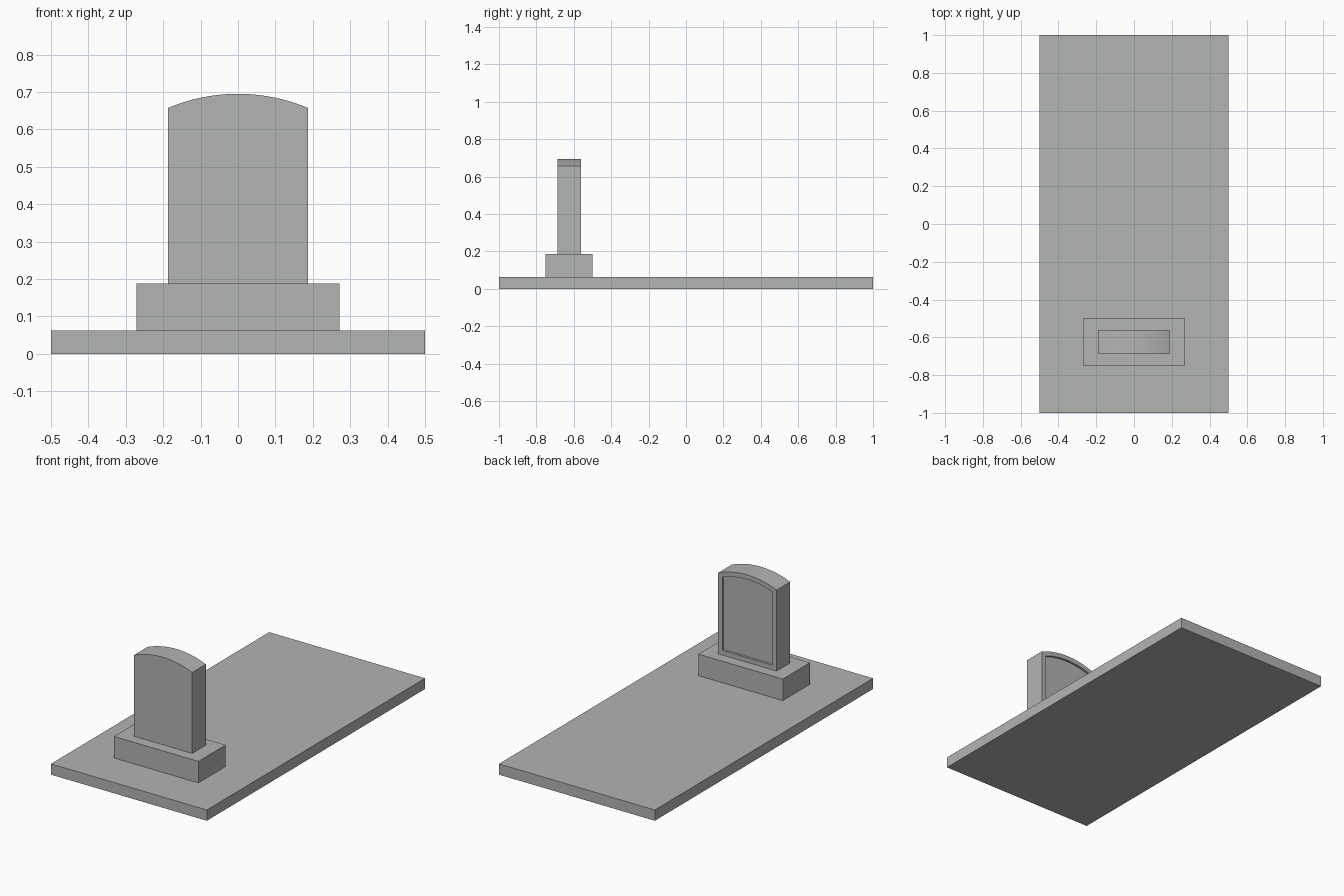
import bpy, bmesh, math

if "Cube" in bpy.data.objects:
    bpy.data.objects.remove(bpy.data.objects["Cube"])

stone_grey = bpy.data.materials.new("stone grey")
stone_grey.diffuse_color = (0.45, 0.46, 0.44, 1)
stone_grey.use_nodes = True
stone_grey.node_tree.nodes["Principled BSDF"].inputs["Base Color"].default_value = stone_grey.diffuse_color


def finish(name, bm):
    bmesh.ops.recalc_face_normals(bm, faces=bm.faces)
    mesh = bpy.data.meshes.new(name)
    bm.to_mesh(mesh)
    bm.free()
    obj = bpy.data.objects.new(name, mesh)
    bpy.context.collection.objects.link(obj)
    mesh.materials.append(stone_grey)
    return obj


def box(name, x, y, z):
    bm = bmesh.new()
    bmesh.ops.create_cube(bm, size=1)
    for v in bm.verts:
        for i, (lo, hi) in enumerate((x, y, z)):
            v.co[i] = lo if v.co[i] < 0 else hi
    return finish(name, bm)


# Ground slab and plinth
box("ground_slab", (-0.5, 0.5), (-1, 1), (0, 0.0625))
box("plinth", (-0.271, 0.271), (-0.75, -0.5), (0.0625, 0.1875))

# Headstone outline with a shallow arched top
half, bottom, shoulder, top = 0.1875, 0.1875, 0.657, 0.695
front, back = -0.6875, -0.5625
rise = top - shoulder
radius = (half ** 2 + rise ** 2) / (2 * rise)
sweep = math.asin(half / radius)
steps = 24
outline = [(-half, bottom), (half, bottom)]
for i in range(steps + 1):
    a = sweep * (1 - 2 * i / steps)
    outline.append((radius * math.sin(a), top - radius + radius * math.cos(a)))

bm = bmesh.new()
face = bm.faces.new([bm.verts.new((x, front, z)) for x, z in outline])
ext = bmesh.ops.extrude_face_region(bm, geom=[face], use_keep_orig=True)
for g in ext["geom"]:
    if isinstance(g, bmesh.types.BMVert):
        g.co.y = back
bmesh.ops.recalc_face_normals(bm, faces=bm.faces)

# Sunken panel on the back face
panel = max(bm.faces, key=lambda f: f.normal.y)
bmesh.ops.inset_region(bm, faces=[panel], thickness=0.027, use_even_offset=True)
pushed = bmesh.ops.extrude_discrete_faces(bm, faces=[panel])["faces"][0]
for v in pushed.verts:
    v.co.y -= 0.0125
headstone = finish("headstone", bm)

# Smooth the arch, keep all corners sharp
bpy.ops.object.select_all(action='DESELECT')
headstone.select_set(True)
bpy.context.view_layer.objects.active = headstone
bpy.ops.object.shade_smooth_by_angle(angle=math.radians(30))
